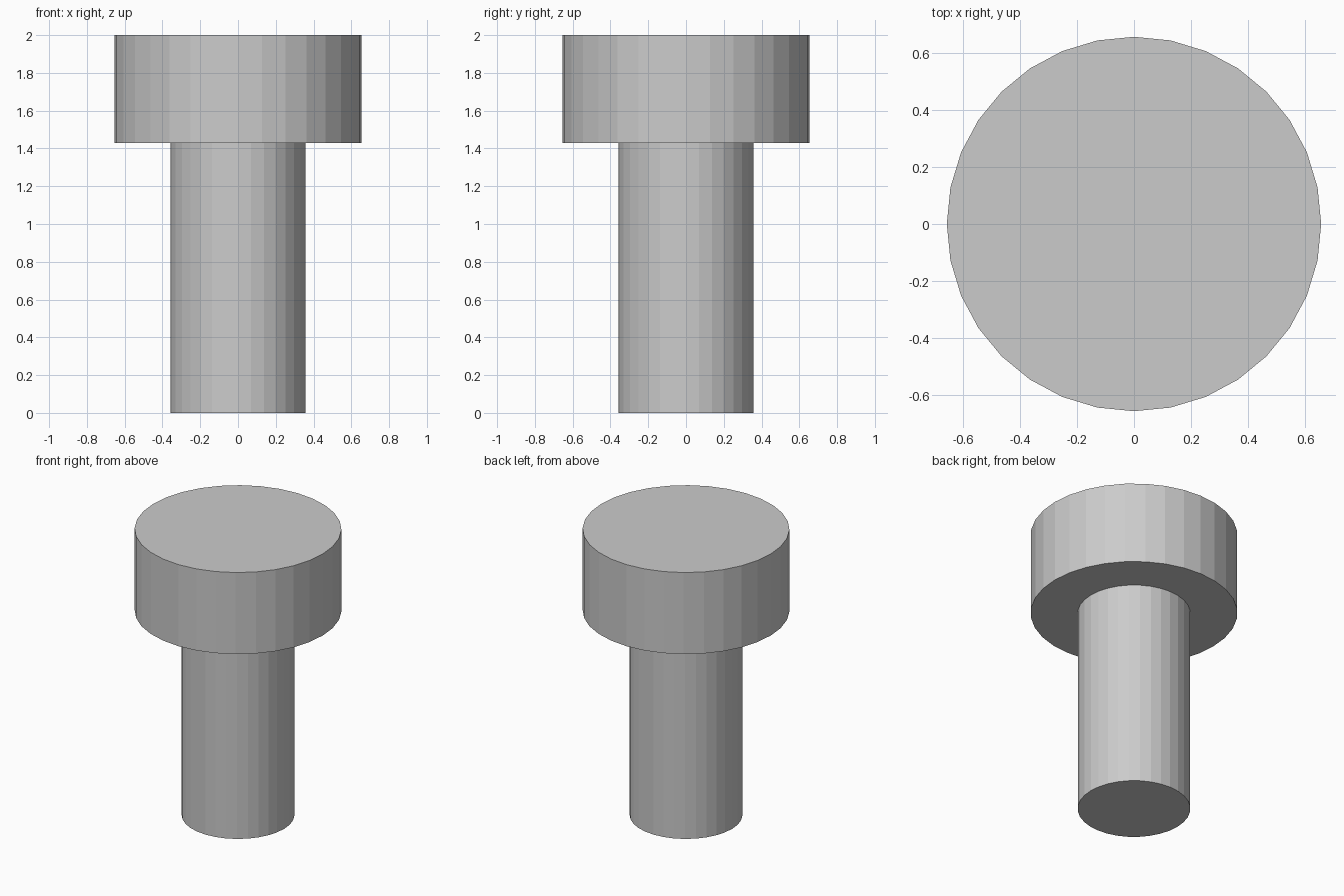
import bpy, bmesh, math

if "Cube" in bpy.data.objects:
    bpy.data.objects.remove(bpy.data.objects["Cube"])

SEGMENTS = 32
# Profile (radius, height) from the shaft foot to the head top
PROFILE = [(0.357, 0.0), (0.357, 1.43), (0.655, 1.43), (0.655, 2.0)]

# Bolt: one closed turned body, flat shaded
bm = bmesh.new()
rings = []
for radius, z in PROFILE:
    angles = [2 * math.pi * i / SEGMENTS for i in range(SEGMENTS)]
    rings.append([bm.verts.new((radius * math.cos(a), radius * math.sin(a), z)) for a in angles])

# Walls and the ledge under the head
for low, high in zip(rings, rings[1:]):
    for i in range(SEGMENTS):
        j = (i + 1) % SEGMENTS
        bm.faces.new((low[i], low[j], high[j], high[i]))

# End caps
bm.faces.new(rings[0][::-1])
bm.faces.new(rings[-1])

mesh = bpy.data.meshes.new("bolt")
bm.to_mesh(mesh)
bm.free()
bpy.context.collection.objects.link(bpy.data.objects.new("bolt", mesh))
